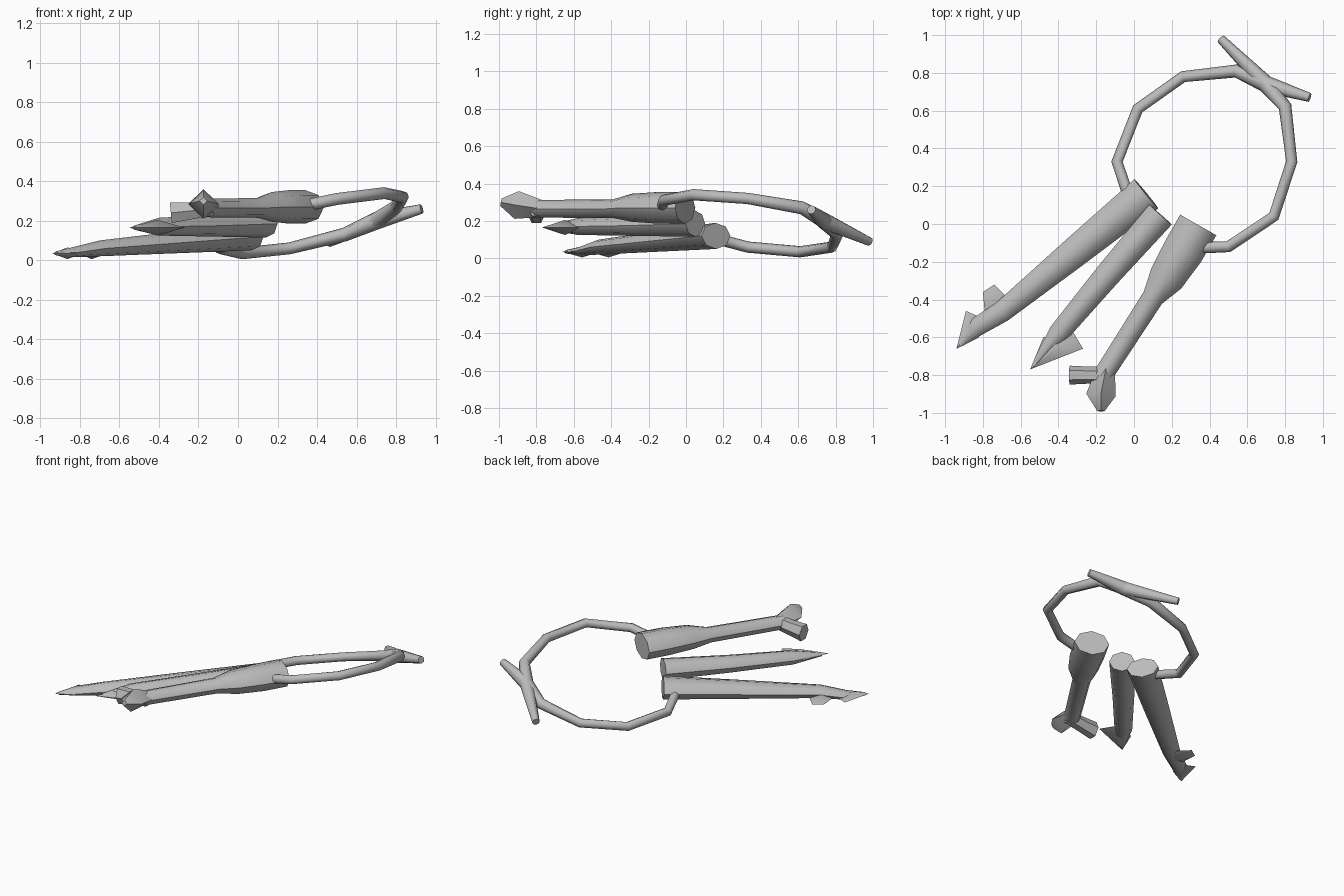
import bpy, bmesh, math
from mathutils import Vector

cube = bpy.data.objects.get("Cube")
if cube:
    bpy.data.objects.remove(cube, do_unlink=True)

grey = bpy.data.materials.new("bone_grey")
grey.use_nodes = True
colour = (0.5, 0.5, 0.5, 1)
grey.diffuse_color = colour
grey.node_tree.nodes["Principled BSDF"].inputs["Base Color"].default_value = colour


def finish(name, bm):
    bmesh.ops.recalc_face_normals(bm, faces=bm.faces)
    mesh = bpy.data.meshes.new(name)
    bm.to_mesh(mesh)
    bm.free()
    obj = bpy.data.objects.new(name, mesh)
    bpy.context.collection.objects.link(obj)
    mesh.materials.append(grey)
    bpy.ops.object.select_all(action='DESELECT')
    obj.select_set(True)
    bpy.context.view_layer.objects.active = obj
    bpy.ops.object.shade_smooth_by_angle(angle=math.radians(50))


def loft(name, stations, sides=8):
    """Skin oval rings along a path of (x, y, z, half width, half height)."""
    bm = bmesh.new()
    points = [Vector(s[:3]) for s in stations]
    last = len(points) - 1
    rings = []
    for i, (p, s) in enumerate(zip(points, stations)):
        before = (p - points[i - 1]).normalized() if i else Vector()
        after = (points[i + 1] - p).normalized() if i < last else Vector()
        along = (before + after).normalized()
        side = along.cross(Vector((0, 0, 1))).normalized()
        up = side.cross(along)
        ring = []
        for k in range(sides):
            a = math.tau * k / sides
            ring.append(bm.verts.new(p + side * s[3] * math.cos(a) + up * s[4] * math.sin(a)))
        rings.append(ring)
    for a, b in zip(rings, rings[1:]):
        for k in range(sides):
            n = (k + 1) % sides
            bm.faces.new((a[k], a[n], b[n], b[k]))
    bm.faces.new(rings[0])
    bm.faces.new(rings[-1])
    finish(name, bm)


def blade(name, outline, z, thick):
    """Sharp-edged tooth: an outline rising to a ridge point above and below."""
    bm = bmesh.new()
    rim = [bm.verts.new((x, y, z)) for x, y in outline]
    middle = sum((v.co for v in rim), Vector()) / len(rim)
    for offset in (thick, -thick):
        apex = bm.verts.new(middle + Vector((0, 0, offset)))
        for a, b in zip(rim, rim[1:] + rim[:1]):
            bm.faces.new((a, b, apex))
    finish(name, bm)


def cord(name, path):
    loft(name, [(x, y, z, r, r) for x, y, z, r in path])


# Two cords that form the loop and cross at a knot
thin, knot, tail = 0.03, 0.045, 0.024
cord("ring_lower_cord", [
    (0.0, 0.12, 0.11, thin), (-0.04, 0.18, 0.10, thin), (-0.09, 0.33, 0.06, thin),
    (0.02, 0.61, 0.035, thin), (0.26, 0.78, 0.06, thin), (0.54, 0.81, 0.13, 0.035),
    (0.70, 0.74, 0.20, knot), (0.93, 0.67, 0.26, tail)])
cord("ring_upper_cord", [
    (0.32, -0.12, 0.28, thin), (0.38, -0.125, 0.285, thin), (0.50, -0.12, 0.31, thin),
    (0.74, 0.04, 0.34, thin), (0.835, 0.33, 0.32, thin), (0.80, 0.62, 0.27, 0.035),
    (0.70, 0.74, 0.20, knot), (0.46, 0.98, 0.09, tail)])

# Lowest key, with two side teeth
loft("long_key_shaft", [
    (0.065, 0.16, 0.12, 0.10, 0.07), (-0.32, -0.155, 0.09, 0.08, 0.055),
    (-0.70, -0.465, 0.06, 0.056, 0.04), (-0.84, -0.55, 0.04, 0.05, 0.025),
    (-0.92, -0.64, 0.035, 0.012, 0.01)])
blade("long_key_tooth", [
    (-0.66, -0.40), (-0.74, -0.32), (-0.80, -0.36), (-0.79, -0.47), (-0.72, -0.52)], 0.035, 0.03)
blade("long_key_tip", [
    (-0.80, -0.50), (-0.89, -0.46), (-0.94, -0.66), (-0.82, -0.60)], 0.035, 0.03)

# Middle key, ending in a barbed arrow head
loft("arrow_key_shaft", [
    (0.14, 0.05, 0.185, 0.08, 0.07), (-0.14, -0.27, 0.175, 0.068, 0.055),
    (-0.40, -0.58, 0.17, 0.055, 0.045), (-0.52, -0.735, 0.165, 0.015, 0.012)])
blade("arrow_key_head", [
    (-0.33, -0.56), (-0.27, -0.66), (-0.55, -0.77), (-0.48, -0.60)], 0.165, 0.04)

# Top key: a thick grip, a thin shaft and a forked end
loft("forked_key_shaft", [
    (0.34, -0.005, 0.27, 0.11, 0.085), (0.26, -0.145, 0.27, 0.11, 0.085),
    (0.17, -0.29, 0.27, 0.095, 0.075), (0.10, -0.39, 0.265, 0.058, 0.05),
    (-0.17, -0.81, 0.265, 0.052, 0.047)])
loft("forked_key_side_prong", [
    (-0.13, -0.80, 0.265, 0.045, 0.045), (-0.24, -0.80, 0.25, 0.045, 0.05),
    (-0.34, -0.80, 0.24, 0.05, 0.06)], 6)
loft("forked_key_end_prong", [
    (-0.15, -0.77, 0.265, 0.05, 0.045), (-0.175, -0.905, 0.285, 0.078, 0.075),
    (-0.175, -0.99, 0.30, 0.02, 0.02)], 4)
